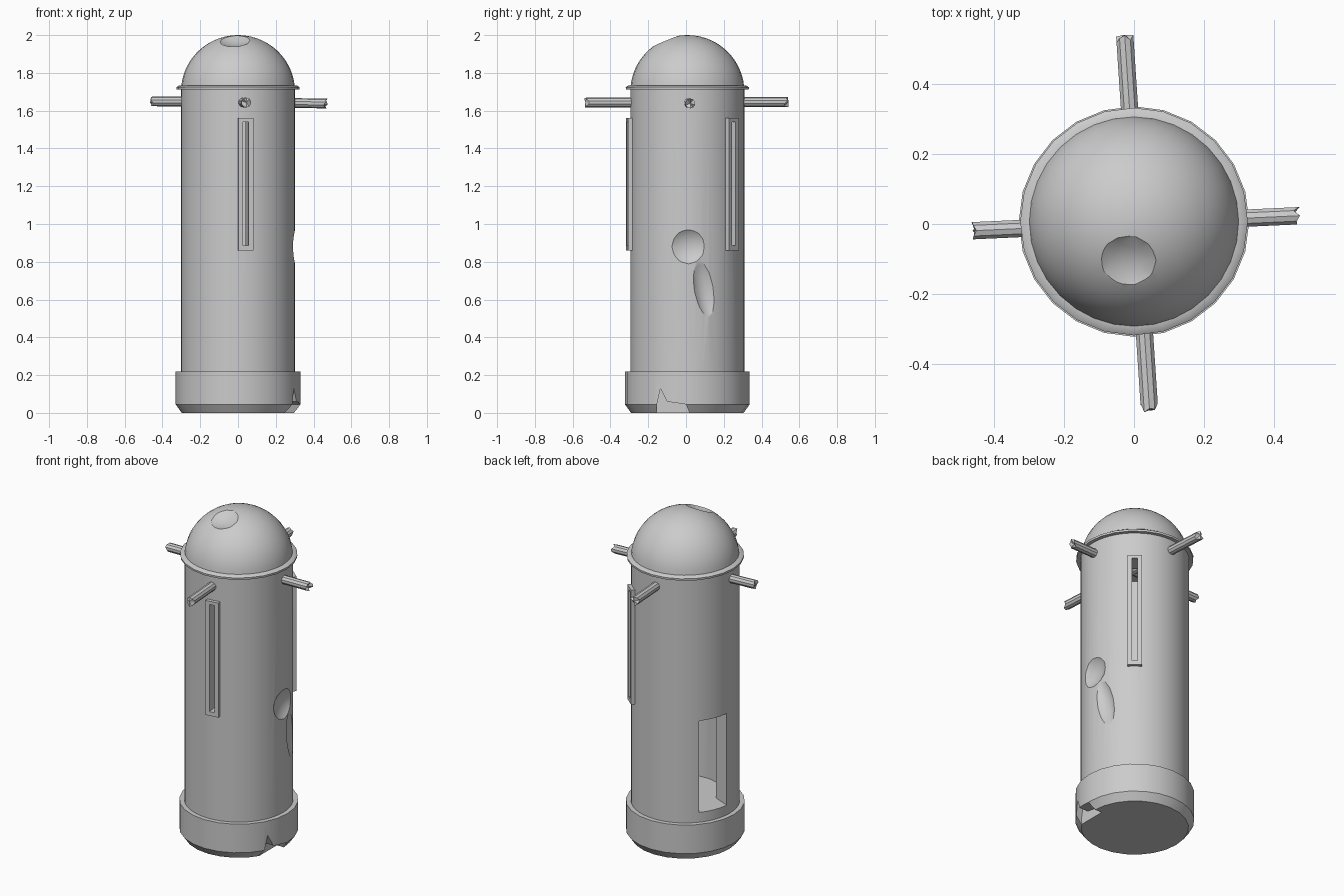
import bpy, bmesh, math, random
from mathutils import Vector, Matrix

if "Cube" in bpy.data.objects:
    bpy.data.objects.remove(bpy.data.objects["Cube"])

random.seed(4)
CY = 0.007          # y of the main axis
SEG = 24


def finish(bm, name, angle=35):
    bmesh.ops.recalc_face_normals(bm, faces=bm.faces)
    me = bpy.data.meshes.new(name)
    bm.to_mesh(me)
    bm.free()
    ob = bpy.data.objects.new(name, me)
    bpy.context.collection.objects.link(ob)
    smooth(ob, angle)
    return ob


def activate(ob):
    bpy.ops.object.select_all(action='DESELECT')
    ob.select_set(True)
    bpy.context.view_layer.objects.active = ob


def smooth(ob, angle=35):
    activate(ob)
    bpy.ops.object.shade_smooth_by_angle(angle=math.radians(angle))


def lathe(name, profile, seg=SEG):
    """Closed solid turned around the main axis from (radius, z) points."""
    bm = bmesh.new()
    rings = [[bm.verts.new((r * math.cos(2 * math.pi * i / seg),
                            r * math.sin(2 * math.pi * i / seg) + CY, z))
              for i in range(seg)] for r, z in profile]
    for a, b in zip(rings, rings[1:]):
        for i in range(seg):
            j = (i + 1) % seg
            bm.faces.new((a[i], a[j], b[j], b[i]))
    bm.faces.new(rings[0][::-1])
    bm.faces.new(rings[-1])
    return finish(bm, name)


def radial_box(name, deg, r0, r1, width, z0, z1):
    """Box facing outwards at an angle around the main axis."""
    bm = bmesh.new()
    m = (Matrix.Translation((0, CY, 0)) @ Matrix.Rotation(math.radians(deg), 4, 'Z')
         @ Matrix.Translation(((r0 + r1) / 2, 0, (z0 + z1) / 2))
         @ Matrix.Diagonal((r1 - r0, width, z1 - z0, 1)))
    bmesh.ops.create_cube(bm, size=1, matrix=m)
    return finish(bm, name)


def blob(name, loc, rot, scale):
    bm = bmesh.new()
    m = Matrix.LocRotScale(Vector(loc), rot.to_quaternion(), Vector(scale))
    bmesh.ops.create_icosphere(bm, subdivisions=3, radius=1, matrix=m)
    return finish(bm, name)


def cut(ob, cutters):
    for c in cutters:
        c.hide_render = True
        mod = ob.modifiers.new("cut", 'BOOLEAN')
        mod.operation = 'DIFFERENCE'
        mod.solver = 'EXACT'
        mod.object = c
        activate(ob)
        bpy.ops.object.modifier_apply(modifier=mod.name)
        bpy.data.objects.remove(c)
    smooth(ob, 30)


# Main parts turned on the axis
base = lathe("base", [(0.298, 0), (0.33, 0.045), (0.33, 0.22), (0.29, 0.22)])
body = lathe("body", [(0.302, 0.2), (0.302, 1.715)], 48)
lathe("rim", [(0.29, 1.712), (0.325, 1.712), (0.326, 1.724), (0.311, 1.734), (0.29, 1.734)])
arc = [math.radians(5 + 84 * i / 14) for i in range(15)]
dome = lathe("dome", [(0.302 * math.cos(a), 1.70 + 0.30 * math.sin(a)) for a in arc], 32)

# Hollow inside, doorway and side dents
side = Matrix.Rotation(math.radians(18), 3, 'Z')
cut(body, [
    lathe("cavity_cutter", [(0.2, 0.28), (0.2, 1.69)], 32),
    radial_box("door_cutter", 157, 0.1, 0.4, 0.18, 0.28, 0.84),
    blob("dent_cutter_a", (0.39, 0.015, 0.88), Matrix.Identity(3), (0.12, 0.16, 0.135)),
    blob("dent_cutter_b", (0.383, 0.125, 0.655), side @ Matrix.Rotation(0.22, 3, 'X'),
         (0.125, 0.095, 0.25)),
])

# Slotted windows with raised frames
for name, deg in (("front_window_frame", -82.5), ("back_window_frame", 50)):
    frame = radial_box(name, deg, 0.27, 0.322, 0.08, 0.86, 1.56)
    for ob in (frame, body):
        cut(ob, [radial_box("slot_cutter", deg, 0.1, 0.4, 0.03, 0.885, 1.54)])

# Dome dent
cut(dome, [blob("dome_dent_cutter", (-0.025, -0.165, 2.115), Matrix.Rotation(0.42, 3, 'X'),
                (0.18, 0.17, 0.18))])

# Broken notch in the base
bm = bmesh.new()
outline = [(-0.16, -0.05), (-0.155, 0.04), (-0.135, 0.13), (-0.1, 0.06), (0.0, 0.045), (0.04, -0.05)]
face = bm.faces.new([bm.verts.new((0.25, y, z)) for y, z in outline])
ext = bmesh.ops.extrude_face_region(bm, geom=[face])
bmesh.ops.translate(bm, vec=(0.2, 0, 0),
                    verts=[v for v in ext["geom"] if isinstance(v, bmesh.types.BMVert)])
cut(base, [finish(bm, "notch_cutter")])


# Splintered rods running through the body
def rod(name, a, b):
    a, b = Vector(a), Vector(b)
    d = b - a
    bm = bmesh.new()
    m = Matrix.Translation((a + b) / 2) @ d.to_track_quat('Z', 'Y').to_matrix().to_4x4()
    bmesh.ops.create_cone(bm, cap_ends=True, cap_tris=True, segments=10, radius1=0.026,
                          radius2=0.026, depth=d.length, matrix=m)
    for v in bm.verts:
        end = 1 if (v.co - b).length < (v.co - a).length else -1
        v.co -= d.normalized() * end * random.uniform(0, 0.03)
    finish(bm, name)


rod("front_back_rod", (0.045, -0.54, 1.643), (-0.027, 0.545, 1.646))
rod("side_rod", (-0.478, -0.02, 1.65), (0.478, 0.024, 1.638))
